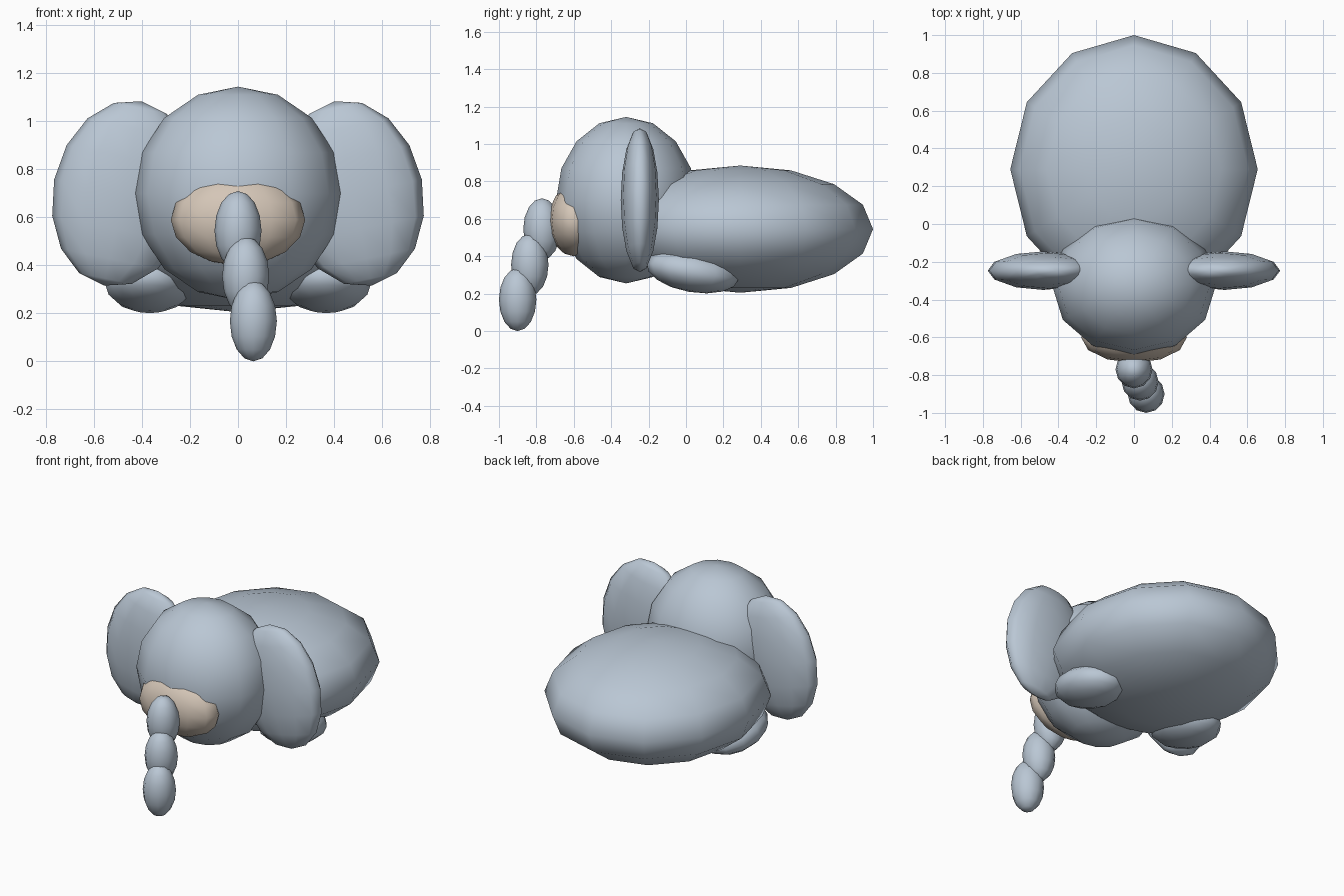
import bpy
import math

if "Cube" in bpy.data.objects:
    bpy.data.objects.remove(bpy.data.objects["Cube"])


def material(name, rgb):
    m = bpy.data.materials.new(name)
    m.diffuse_color = (*rgb, 1.0)
    m.use_nodes = True
    m.node_tree.nodes["Principled BSDF"].inputs["Base Color"].default_value = m.diffuse_color
    return m


GREY = material("blue_grey_skin", (0.49, 0.57, 0.66))
TAN = material("pale_tan_muzzle", (0.66, 0.565, 0.474))


def ellipsoid(name, centre, radii, mat=GREY, rot=(0, 0, 0)):
    """Smooth-shaded low-poly sphere stretched to the given radii."""
    bpy.ops.mesh.primitive_uv_sphere_add(segments=12, ring_count=8, radius=1, location=centre)
    ob = bpy.context.object
    ob.name = name
    ob.scale = radii
    ob.rotation_euler = [math.radians(a) for a in rot]
    bpy.ops.object.transform_apply(location=False, rotation=True, scale=True)
    ob.data.materials.append(mat)
    bpy.ops.object.shade_smooth()
    return ob


# Body, head and muzzle
ellipsoid("body", (0, 0.29, 0.545), (0.655, 0.71, 0.34))
ellipsoid("head", (0, -0.32, 0.70), (0.435, 0.375, 0.445))
ellipsoid("muzzle", (0, -0.60, 0.59), (0.28, 0.135, 0.19), TAN)

# Ears lean inward at the top, front feet tip down at the back
for side, s in (("left", -1), ("right", 1)):
    ellipsoid("ear_" + side, (s * 0.48, -0.247, 0.70), (0.292, 0.102, 0.392), rot=(0, -s * 11.5, 0))
    ellipsoid("foot_" + side, (s * 0.368, 0.035, 0.32), (0.185, 0.25, 0.112), rot=(-10, 0, 0))

# Trunk: three overlapping segments curling forward and sideways
trunk = [((0.0, -0.77, 0.545), 0.165),
         ((0.032, -0.835, 0.355), 0.165),
         ((0.064, -0.90, 0.168), 0.168)]
for i, (centre, height) in enumerate(trunk, 1):
    ellipsoid(f"trunk_segment_{i}", centre, (0.098, 0.1, height))
